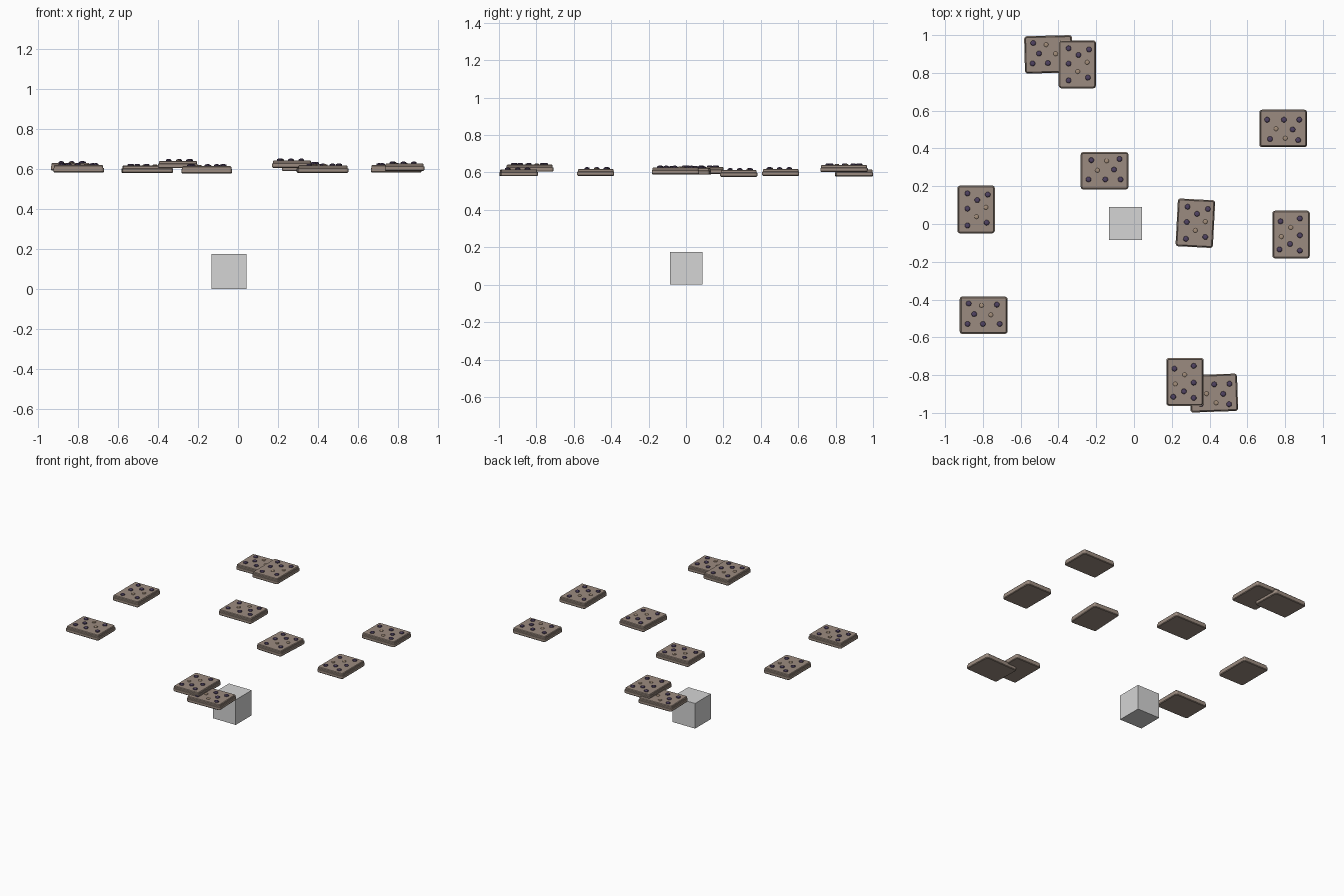
import bpy, bmesh, math
from mathutils import Matrix

if "Cube" in bpy.data.objects:
    bpy.data.objects.remove(bpy.data.objects["Cube"])


def material(name, rgb):
    m = bpy.data.materials.new(name)
    m.diffuse_color = (*rgb, 1)
    m.use_nodes = True
    m.node_tree.nodes["Principled BSDF"].inputs["Base Color"].default_value = m.diffuse_color
    return m


BROWN = material("tile brown", (0.33, 0.26, 0.215))
TAN = material("pale stud tan", (0.37, 0.27, 0.195))
PURPLE = material("dark stud purple", (0.08, 0.055, 0.12))
GREY = material("cube grey", (0.66, 0.66, 0.66))

W, H, R = 0.253, 0.198, 0.014   # tile length, width, corner radius
# slab profile: (inset, height)
PROFILE = [(0.004, 0), (0, 0.004), (0, 0.021), (0.004, 0.023), (0.004, 0.033), (0.008, 0.037)]
TOP = 0.037
DARK_STUDS = [(-0.085, 0.046), (0.004, 0.046), (0.085, 0.046),
              (0.05, -0.006), (-0.07, -0.056), (0.079, -0.062)]
PALE_STUDS = [(-0.038, -0.002), (0.011, -0.052)]


def bridge(bm, rings, mat):
    """Join rings of points into a closed solid."""
    loops = [[bm.verts.new(p) for p in ring] for ring in rings]
    n = len(loops[0])
    faces = [bm.faces.new(loops[0][::-1]), bm.faces.new(loops[-1])]
    for a, b in zip(loops, loops[1:]):
        for i in range(n):
            j = (i + 1) % n
            faces.append(bm.faces.new((a[i], a[j], b[j], b[i])))
    for f in faces:
        f.material_index = mat


def rounded_ring(inset, z):
    pts = []
    hx, hy, r = W / 2 - inset, H / 2 - inset, R - inset
    for k, (sx, sy) in enumerate([(1, 1), (-1, 1), (-1, -1), (1, -1)]):
        for s in range(4):
            a = math.radians(90 * k + 30 * s)
            pts.append((sx * (hx - r) + r * math.cos(a), sy * (hy - r) + r * math.sin(a), z))
    return pts


def stud(bm, x, y, r, h, mat):
    """Low dome on the top of a tile."""
    rings = []
    for f, z in [(1, -0.002), (1, h * 0.45), (0.8, h * 0.8), (0.4, h)]:
        rings.append([(x + r * f * math.cos(i * math.tau / 10),
                       y + r * f * math.sin(i * math.tau / 10), TOP + z) for i in range(10)])
    bridge(bm, rings, mat)


def tile_mesh(name, flip):
    bm = bmesh.new()
    bridge(bm, [rounded_ring(i, z) for i, z in PROFILE], 0)
    for x, y in DARK_STUDS:
        stud(bm, x, y * flip, 0.0145, 0.009, 2)
    for x, y in PALE_STUDS:
        stud(bm, x, y * flip, 0.012, 0.006, 1)
    me = bpy.data.meshes.new(name)
    bm.to_mesh(me)
    bm.free()
    for m in (BROWN, TAN, PURPLE):
        me.materials.append(m)
    return me


plain = tile_mesh("tile", 1)
mirrored = tile_mesh("tile_mirrored", -1)

# tiles: x, y, bottom z, turn in degrees, mesh
TILES = [
    (-0.453, 0.898, 0.579, 181.5, plain),
    (-0.300, 0.845, 0.603, 90, plain),
    (0.790, 0.506, 0.582, 0, plain),
    (-0.156, 0.282, 0.577, 0, mirrored),
    (-0.836, 0.077, 0.592, 90, plain),
    (0.325, 0.004, 0.588, 87, plain),
    (0.832, -0.056, 0.590, -90, plain),
    (-0.796, -0.483, 0.582, 180, plain),
    (0.270, -0.836, 0.605, -90, plain),
    (0.422, -0.895, 0.580, 2, plain),
]
for n, (x, y, z, turn, me) in enumerate(TILES, 1):
    ob = bpy.data.objects.new(f"studded_tile_{n}", me)
    ob.matrix_world = Matrix.Translation((x, y, z)) @ Matrix.Rotation(math.radians(turn), 4, 'Z')
    bpy.context.collection.objects.link(ob)

# plain cube on the ground
bpy.ops.mesh.primitive_cube_add(size=0.175, location=(-0.045, 0.002, 0.0875))
cube = bpy.context.object
cube.name = "ground_cube"
cube.data.materials.append(GREY)
